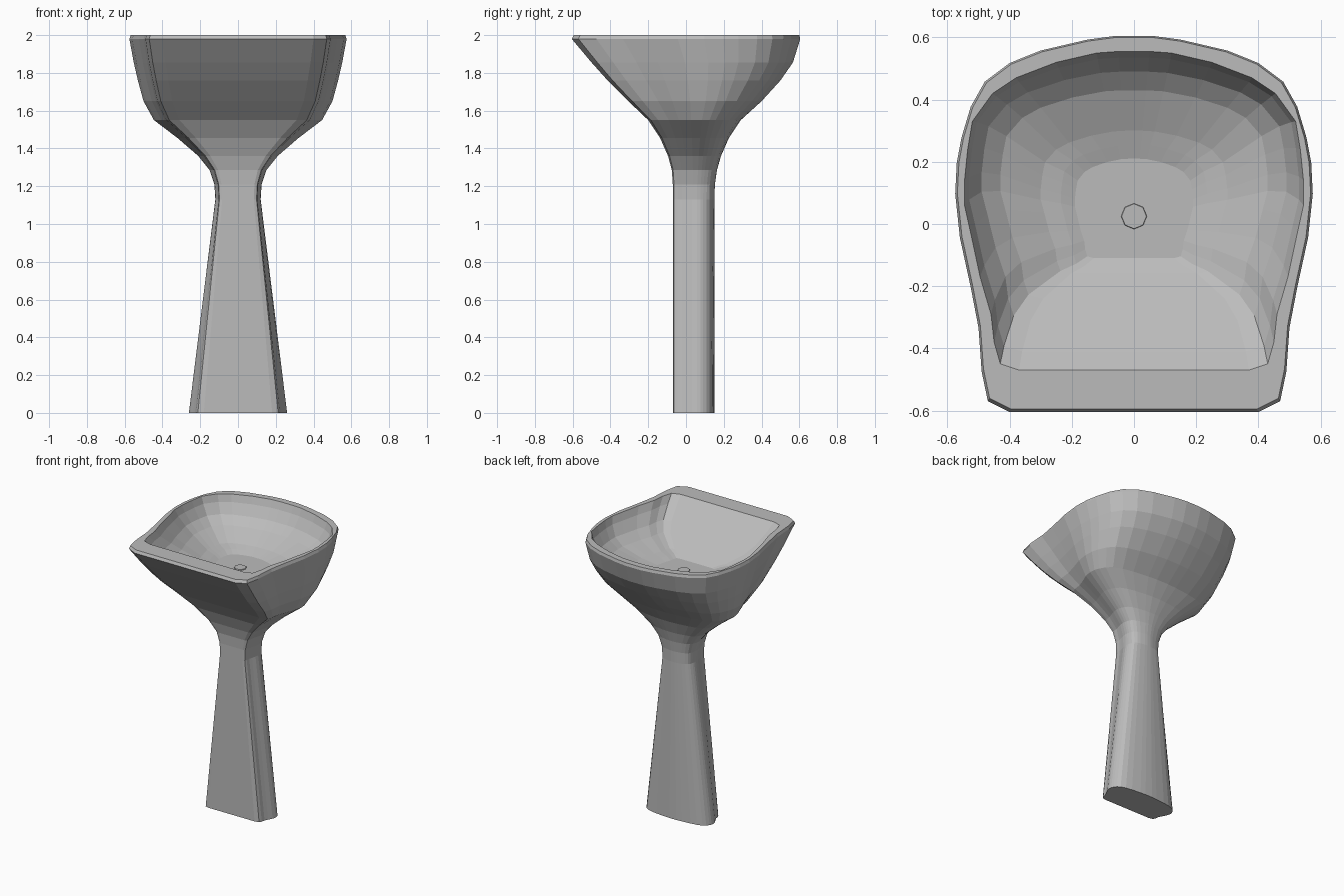
import bpy
import bmesh

cube = bpy.data.objects.get("Cube")
if cube:
    bpy.data.objects.remove(cube, do_unlink=True)


def make_material(name, value):
    mat = bpy.data.materials.new(name)
    mat.use_nodes = True
    colour = (value, value, value, 1)
    mat.diffuse_color = colour
    mat.node_tree.nodes["Principled BSDF"].inputs["Base Color"].default_value = colour
    return mat


def normalise(half):
    """Mirror a half outline and scale it to x in -1..1 and y in 0..1."""
    full = half + [(-x, y) for x, y in reversed(half)]
    wide = max(x for x, y in full)
    front = min(y for x, y in full)
    back = max(y for x, y in full)
    return [(x / wide, (y - front) / (back - front)) for x, y in full]


def add_ring(bm, outline, section):
    """Place a normalised outline at a height, half width, front and back."""
    z, wide, front, back = section
    return [bm.verts.new((x * wide, front + y * (back - front), z)) for x, y in outline]


def bridge(bm, lower, upper):
    count = len(lower)
    for i in range(count):
        j = (i + 1) % count
        bm.faces.new((lower[i], lower[j], upper[j], upper[i]))


def finish(bm, name, mat):
    bmesh.ops.recalc_face_normals(bm, faces=bm.faces)
    mesh = bpy.data.meshes.new(name)
    bm.to_mesh(mesh)
    bm.free()
    mesh.materials.append(mat)
    obj = bpy.data.objects.new(name, mesh)
    bpy.context.collection.objects.link(obj)
    return obj


ceramic = make_material("grey ceramic", .5)

# Half outlines of the body and of the bowl opening, front to back
body_outline = normalise([
    (.4, -.6), (.47, -.565), (.49, -.47), (.5, -.33), (.525, -.2),
    (.56, -.04), (.575, .1), (.57, .2), (.555, .28), (.525, .38),
    (.48, .46), (.4, .52), (.3, .56), (.15, .595), (.06, .607)])
bowl_outline = normalise([
    (.37, -.47), (.43, -.45), (.45, -.38), (.46, -.29), (.495, -.17),
    (.525, -.03), (.545, .06), (.545, .14), (.535, .24), (.52, .33),
    (.455, .42), (.38, .47), (.25, .52), (.12, .55), (.05, .555)])

# Height, half width, front and back of each cross-section
body_sections = [
    (0, .26, -.07, .15), (1.13, .12, -.07, .15), (1.21, .125, -.07, .153),
    (1.285, .15, -.075, .164), (1.36, .21, -.095, .185), (1.455, .32, -.137, .227),
    (1.55, .445, -.2, .29), (1.65, .5, -.305, .4), (1.76, .53, -.415, .5),
    (1.855, .552, -.5, .566), (1.98, .575, -.605, .605), (2, .568, -.595, .6)]
bowl_sections = [
    (2, .545, -.47, .555), (1.95, .53, -.41, .535), (1.88, .49, -.31, .49),
    (1.83, .43, -.24, .43), (1.77, .3, -.16, .3), (1.755, .235, -.135, .255),
    (1.74, .19, -.11, .21)]

# Pedestal, basin shell, rim and bowl in one closed skin
bm = bmesh.new()
rings = [add_ring(bm, body_outline, s) for s in body_sections]
rings += [add_ring(bm, bowl_outline, s) for s in bowl_sections]
for lower, upper in zip(rings, rings[1:]):
    bridge(bm, lower, upper)
bm.faces.new(rings[0])
bm.faces.new(rings[-1])
finish(bm, "pedestal_basin", ceramic)

# Drain plate on the bowl floor
bm = bmesh.new()
bmesh.ops.create_cone(bm, cap_ends=True, segments=8, radius1=.042, radius2=.04, depth=.008)
bmesh.ops.translate(bm, verts=bm.verts, vec=(0, .025, 1.742))
finish(bm, "drain", ceramic)
